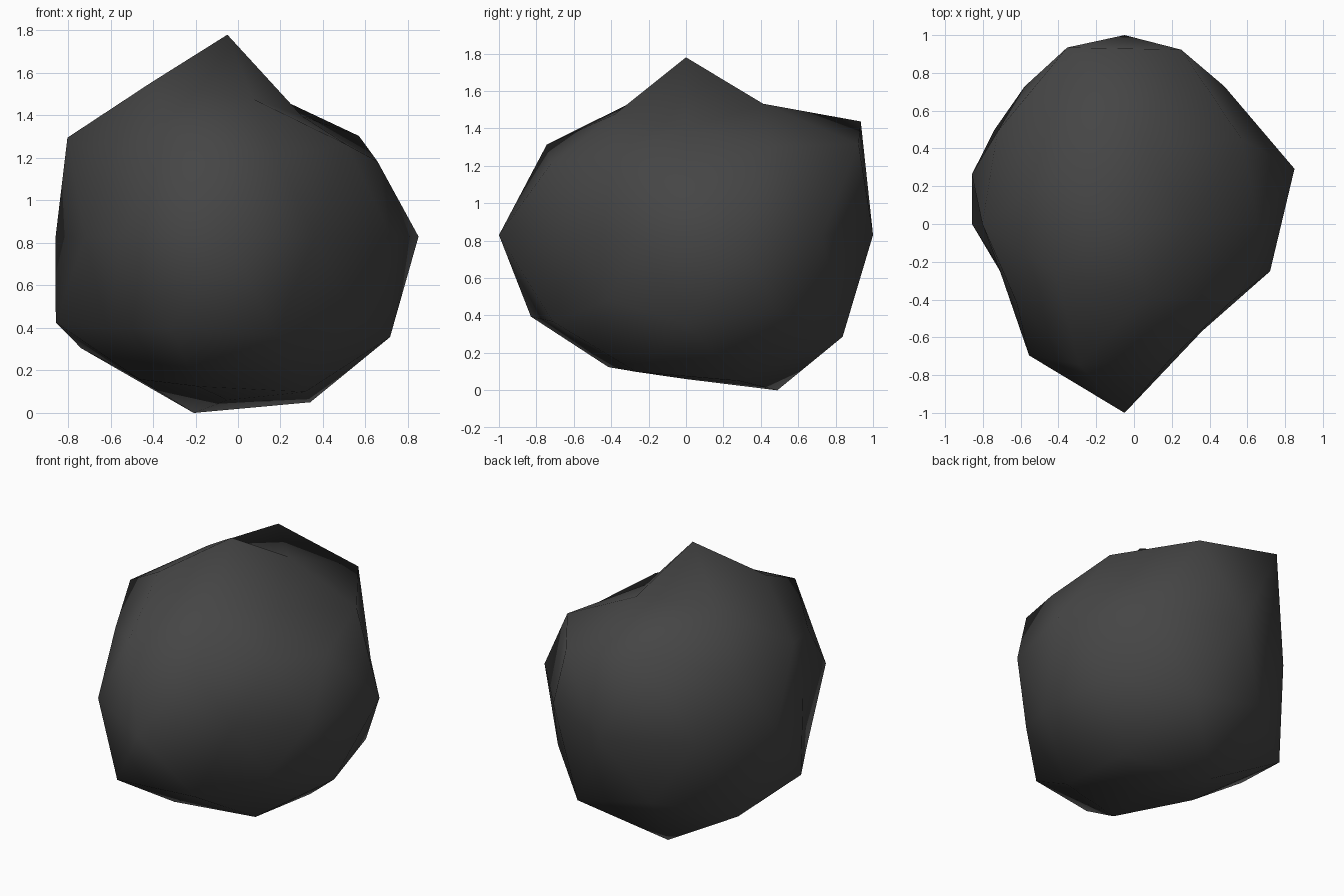
import bpy, bmesh, math
from mathutils import Vector

if "Cube" in bpy.data.objects:
    bpy.data.objects.remove(bpy.data.objects["Cube"])

# Rock: a subdivided icosphere whose points are pushed in or out along their direction.
CENTRE = Vector((-0.05, 0.0, 0.83))

# Rings of directions: (height, first angle in degrees, radii counter-clockwise)
RINGS = [
    (1.0, 0, [0.95]),
    (0.851, 0, [0.667, 0.825, 0.83, 0.85, 0.76]),
    (0.526, 36, [0.90, 1.155, 0.885, 0.92, 0.82]),
    (0.447, 0, [0.79, 1.085, 0.93, 0.79, 0.85]),
    (0.0, 18, [0.946, 0.90, 1.0, 0.90, 0.85, 0.705, 0.86, 1.0, 0.70, 0.81]),
    (-0.447, 36, [0.92, 0.96, 0.903, 0.975, 0.78]),
    (-0.526, 0, [0.90, 1.035, 1.0, 0.82, 0.88]),
    (-0.851, 36, [0.917, 0.976, 0.79, 0.83, 0.86]),
    (-1.0, 0, [0.77]),
]

samples = []
for z, start, radii in RINGS:
    flat = math.sqrt(max(0.0, 1 - z * z))
    for i, r in enumerate(radii):
        a = math.radians(start + 360 * i / len(radii))
        samples.append((Vector((flat * math.cos(a), flat * math.sin(a), z)), r))

bm = bmesh.new()
bmesh.ops.create_icosphere(bm, subdivisions=2, radius=1.0)
for v in bm.verts:
    d = v.co.normalized()
    radius = max(samples, key=lambda s: s[0].dot(d))[1]
    v.co = CENTRE + d * radius
for f in bm.faces:
    f.smooth = True

mesh = bpy.data.meshes.new("rock")
bm.to_mesh(mesh)
bm.free()

# Dark grey stone
stone = bpy.data.materials.new("dark grey stone")
stone.diffuse_color = (0.06, 0.06, 0.06, 1)
stone.use_nodes = True
stone.node_tree.nodes["Principled BSDF"].inputs["Base Color"].default_value = stone.diffuse_color
mesh.materials.append(stone)

rock = bpy.data.objects.new("rock", mesh)
bpy.context.collection.objects.link(rock)
